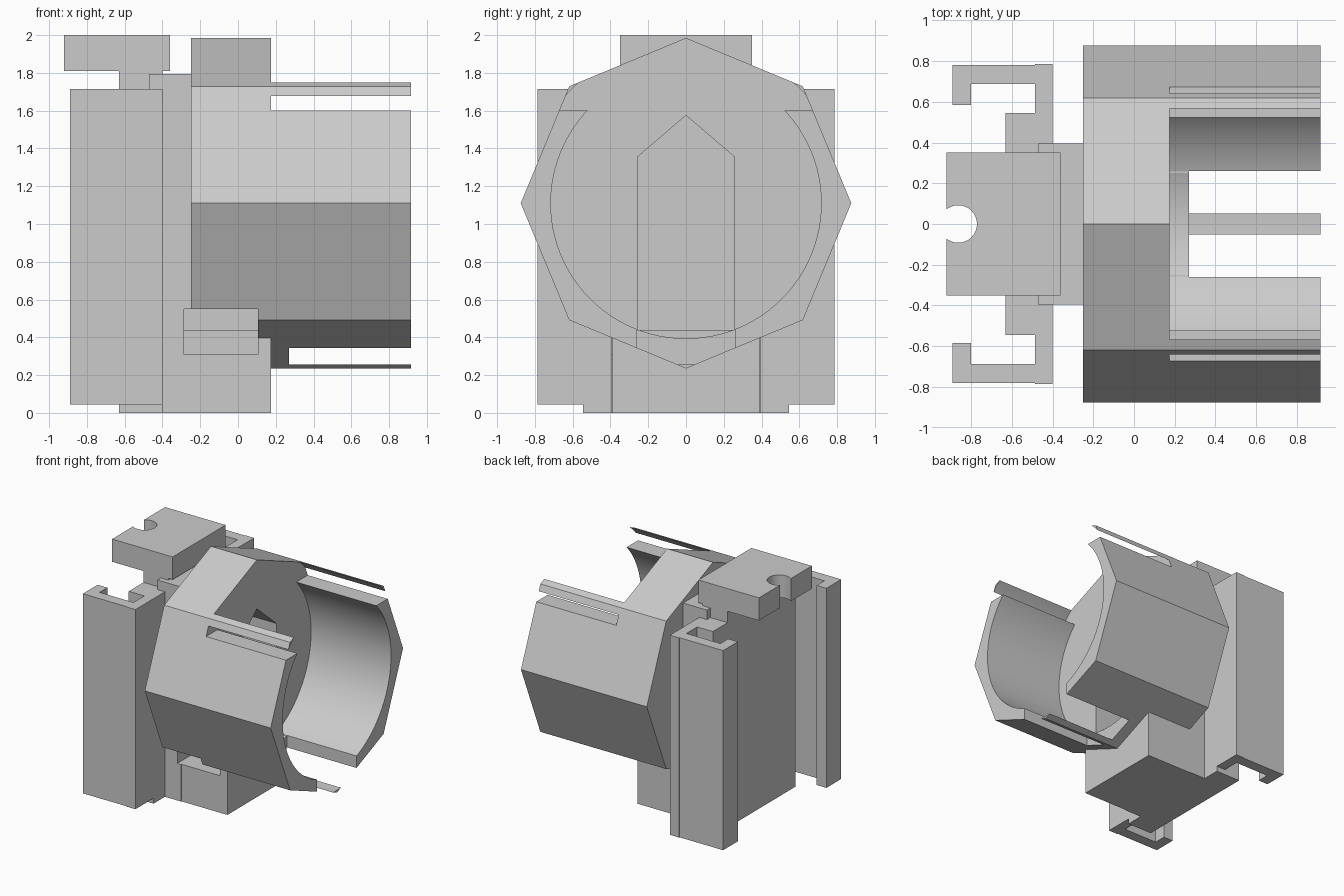
import bpy
import bmesh
from math import sin, cos, asin, pi, radians
from mathutils import Vector

if "Cube" in bpy.data.objects:
    bpy.data.objects.remove(bpy.data.objects["Cube"])

grey = bpy.data.materials.new("plain_grey")
grey.use_nodes = True
COLOUR = (0.6, 0.6, 0.6, 1)
grey.diffuse_color = COLOUR
grey.node_tree.nodes["Principled BSDF"].inputs["Base Color"].default_value = COLOUR


def prism(name, axis, points, low, high):
    """Extrude a 2D profile: (y, z) along x, or (x, y) along z."""
    bm = bmesh.new()
    place = (lambda a, b: (low, a, b)) if axis == "x" else (lambda a, b: (a, b, low))
    face = bm.faces.new([bm.verts.new(place(a, b)) for a, b in points])
    grown = bmesh.ops.extrude_face_region(bm, geom=[face])["geom"]
    offset = Vector((high - low, 0, 0) if axis == "x" else (0, 0, high - low))
    bmesh.ops.translate(bm, vec=offset,
                        verts=[v for v in grown if isinstance(v, bmesh.types.BMVert)])
    bmesh.ops.recalc_face_normals(bm, faces=bm.faces)
    mesh = bpy.data.meshes.new(name)
    bm.to_mesh(mesh)
    bm.free()
    mesh.materials.append(grey)
    obj = bpy.data.objects.new(name, mesh)
    bpy.context.collection.objects.link(obj)
    return obj


def box(name, x, y, z):
    return prism(name, "z", [(x[0], y[0]), (x[1], y[0]), (x[1], y[1]), (x[0], y[1])], *z)


def arc(cy, cz, r, start, end, n):
    steps = [start + (end - start) * i / n for i in range(n + 1)]
    return [(cy + r * cos(t), cz + r * sin(t)) for t in steps]


def activate(obj):
    bpy.ops.object.select_all(action="DESELECT")
    obj.select_set(True)
    bpy.context.view_layer.objects.active = obj


def cut(obj, cutters):
    activate(obj)
    for c in cutters:
        c.hide_render = True
        mod = obj.modifiers.new("cut", "BOOLEAN")
        mod.operation = "DIFFERENCE"
        mod.solver = "EXACT"
        mod.object = c
        bpy.ops.object.modifier_apply(modifier=mod.name)


AXIS_Z, OUTER, BORE, CLEAR = 1.11, 0.875, 0.716, 0.855
FACE_X, END_X, BACK_X = 0.175, 0.915, -0.25
HALF = 0.39

# Octagonal barrel
barrel = prism("barrel", "x", arc(0, AXIS_Z, OUTER, 0, 1.75 * pi, 7), BACK_X, END_X)

# Block under the barrel, its top following the octagon
low_z = AXIS_Z - OUTER
side_z = low_z + HALF * (2 ** 0.5 - 1)
block = prism("base_block", "x",
              [(-HALF, 0), (HALF, 0), (HALF, side_z), (0, low_z), (-HALF, side_z)],
              BACK_X, FACE_X)

# Plate between the barrel and the rails
plate = box("back_plate", (-0.47, BACK_X), (-0.395, 0.395), (0, 1.795))

# Round bore and clearances that leave thin corner strips
bore = prism("bore_cutter", "x", arc(0, AXIS_Z, BORE, 0, 2 * pi, 96)[:-1], FACE_X, 1.2)
t = asin((1.6 - AXIS_Z) / CLEAR)
top_gap = prism("top_gap_cutter", "x", arc(0, AXIS_Z, CLEAR, t, pi - t, 48), FACE_X, 1.2)
tip = box("top_tip_cutter", (FACE_X, 1.2), (-0.4, 0.4), (1.65, 2.2))
w = asin(0.26 / CLEAR)
bottom_gap = prism("bottom_gap_cutter", "x",
                   [(0.26, 0.7), (-0.26, 0.7)]
                   + arc(0, AXIS_Z, CLEAR, 1.5 * pi - w, 1.5 * pi + w, 16), 0.27, 1.2)

# Peaked inner chamber and the side slot leading into it
chamber = prism("chamber_cutter", "x",
                [(-0.257, 0.44), (0.257, 0.44), (0.257, 1.355), (0, 1.575), (-0.257, 1.355)],
                -0.285, 0.3)
slot = box("side_slot_cutter", (-0.285, 0.105), (-1, -0.2), (0.31, 0.55))

cut(barrel, [bore, top_gap, tip, bottom_gap, chamber, slot])
cut(block, [slot])
cut(plate, [chamber, slot])

# Central body and the neck that carries the cap
box("rear_body", (-0.63, -0.47), (-0.545, 0.545), (0, 1.715))
box("neck", (-0.63, -0.4), (-0.35, 0.35), (1.715, 1.81))

# Hooked rails and side fillers, mirrored front to back
rail_profile = [(-0.40, 0.545), (-0.40, 0.785), (-0.485, 0.785), (-0.485, 0.78),
                (-0.89, 0.78), (-0.89, 0.585), (-0.80, 0.585), (-0.80, 0.687),
                (-0.485, 0.687), (-0.485, 0.545)]
for side, s in (("front", -1), ("back", 1)):
    prism(side + "_rail", "z", [(x, s * y) for x, y in rail_profile], 0.045, 1.715)
    box(side + "_filler", (-0.47, -0.4), sorted((s * 0.395, s * 0.545)), (0, 1.715))

# Cap with a round notch in its outer edge
cap = box("cap", (-0.92, -0.36), (-0.35, 0.35), (1.81, 2))
notch = prism("notch_cutter", "z", arc(-0.863, 0, 0.092, 0, 2 * pi, 48)[:-1], 1.7, 2.1)
cut(cap, [notch])

for helper in (bore, top_gap, tip, bottom_gap, chamber, slot, notch):
    bpy.data.objects.remove(helper)

# Smooth round cuts, crisp flat edges
for obj in (barrel, cap):
    activate(obj)
    bpy.ops.object.shade_smooth_by_angle(angle=radians(20))
